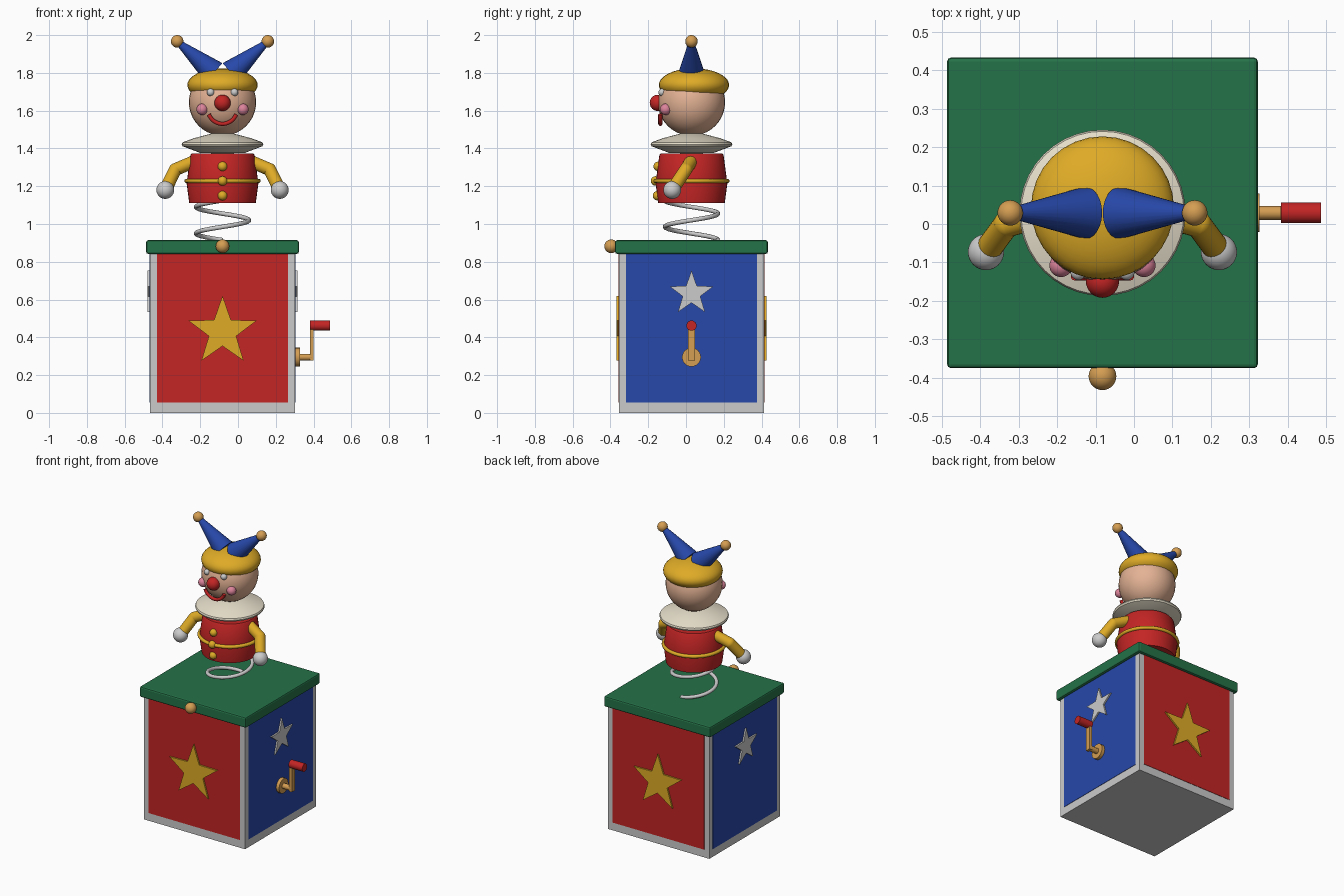
import bpy, bmesh
from math import sin, cos, pi, radians
from mathutils import Vector, Matrix

cube = bpy.data.objects.get("Cube")
if cube:
    bpy.data.objects.remove(cube)

CENTRE = Vector((-0.082, 0.029, 0))   # axis of box and figure


def make_material(name, r, g, b):
    m = bpy.data.materials.new(name)
    m.use_nodes = True
    m.diffuse_color = (r, g, b, 1)
    m.node_tree.nodes["Principled BSDF"].inputs["Base Color"].default_value = (r, g, b, 1)
    return m


RED = make_material("red", 0.55, 0.018, 0.018)
BLUE = make_material("blue", 0.02, 0.065, 0.4)
GREEN = make_material("green", 0.018, 0.17, 0.065)
SILVER = make_material("silver", 0.6, 0.6, 0.6)
GOLD = make_material("golden yellow", 0.74, 0.41, 0.02)
CREAM = make_material("cream", 0.8, 0.74, 0.6)
SKIN = make_material("skin", 0.78, 0.45, 0.3)
BRASS = make_material("brass", 0.66, 0.34, 0.085)
PINK = make_material("pink", 0.72, 0.23, 0.33)


def finish(name, bm, material, smooth=True):
    """Turn a bmesh into a placed, shaded object."""
    bmesh.ops.recalc_face_normals(bm, faces=bm.faces)
    mesh = bpy.data.meshes.new(name)
    bm.to_mesh(mesh)
    bm.free()
    mesh.materials.append(material)
    ob = bpy.data.objects.new(name, mesh)
    bpy.context.collection.objects.link(ob)
    ob.location = CENTRE
    if smooth:
        bpy.ops.object.select_all(action='DESELECT')
        ob.select_set(True)
        bpy.context.view_layer.objects.active = ob
        bpy.ops.object.shade_smooth_by_angle(angle=radians(40))
    return ob


def box(name, centre, size, material, bevel=0):
    bm = bmesh.new()
    bmesh.ops.create_cube(bm, size=1, matrix=Matrix.Translation(centre) @ Matrix.Diagonal((*size, 1)))
    if bevel:
        bmesh.ops.bevel(bm, geom=bm.edges[:], offset=bevel, segments=2, profile=0.5, affect='EDGES')
    return finish(name, bm, material, False)


def ball(name, centre, scale, material):
    scale = (scale,) * 3 if isinstance(scale, float) else scale
    bm = bmesh.new()
    bmesh.ops.create_uvsphere(bm, u_segments=32, v_segments=20, radius=1,
                              matrix=Matrix.Translation(centre) @ Matrix.Diagonal((*scale, 1)))
    return finish(name, bm, material)


def cone(name, start, end, r1, r2, material, sides=24):
    start, end = Vector(start), Vector(end)
    axis = end - start
    turn = axis.to_track_quat('Z', 'Y').to_matrix().to_4x4()
    bm = bmesh.new()
    bmesh.ops.create_cone(bm, cap_ends=True, segments=sides, radius1=r1, radius2=r2, depth=axis.length,
                          matrix=Matrix.Translation((start + end) / 2) @ turn)
    return finish(name, bm, material)


def lathe(name, profile, material):
    bm = bmesh.new()
    verts = [bm.verts.new((r, 0, z)) for r, z in profile]
    edges = [bm.edges.new(pair) for pair in zip(verts, verts[1:])]
    bmesh.ops.spin(bm, geom=verts + edges, cent=(0, 0, 0), axis=(0, 0, 1), angle=2 * pi, steps=40)
    bmesh.ops.remove_doubles(bm, verts=bm.verts, dist=0.0001)
    return finish(name, bm, material)


def tube(name, points, radius, material, cyclic=False):
    curve = bpy.data.curves.new(name, 'CURVE')
    curve.dimensions = '3D'
    curve.bevel_depth = radius
    curve.bevel_resolution = 3
    curve.use_fill_caps = True
    line = curve.splines.new('POLY')
    line.points.add(len(points) - 1)
    for point, co in zip(line.points, points):
        point.co = (*co, 1)
    line.use_cyclic_u = cyclic
    line.use_smooth = True
    curve.materials.append(material)
    ob = bpy.data.objects.new(name, curve)
    bpy.context.collection.objects.link(ob)
    ob.location = CENTRE
    return ob


def star(name, z, radius, material, turn):
    """Thick five-pointed star standing just proud of one box side."""
    bm = bmesh.new()
    ring = []
    for i in range(10):
        r = radius if i % 2 == 0 else radius * 0.4
        ring.append(bm.verts.new((r * sin(i * pi / 5), -0.38, z + r * cos(i * pi / 5))))
    face = bm.faces.new(ring)
    out = bmesh.ops.extrude_face_region(bm, geom=[face])["geom"]
    bmesh.ops.translate(bm, vec=(0, -0.017, 0), verts=[v for v in out if isinstance(v, bmesh.types.BMVert)])
    bmesh.ops.rotate(bm, verts=bm.verts, matrix=Matrix.Rotation(turn, 3, 'Z'))
    finish(name, bm, material, False)


# Box with coloured panels and stars on its four sides
box("box_frame", (0, 0, 0.425), (0.768, 0.768, 0.85), SILVER)
for i, side in enumerate(("front", "left", "back", "right")):
    turn = i * pi / 2
    panel = box(side + "_panel", (0, -0.384, 0.449), (0.695, 0.005, 0.79), (RED, BLUE)[i % 2])
    panel.rotation_euler.z = turn
    if i % 2 == 0:
        star(side + "_star", 0.43, 0.19, GOLD, turn)
    else:
        star(side + "_star", 0.632, 0.122, SILVER, turn)

# Lid and latch
box("lid", (0, 0, 0.878), (0.808, 0.808, 0.072), GREEN, 0.01)
ball("latch_knob", (0, -0.425, 0.882), 0.036, BRASS)

# Crank on the left side
cone("crank_plate", (0.38, 0, 0.295), (0.409, 0, 0.295), 0.05, 0.05, BRASS)
cone("crank_shaft", (0.39, 0, 0.295), (0.475, 0, 0.295), 0.018, 0.018, BRASS)
box("crank_arm", (0.473, 0, 0.375), (0.02, 0.035, 0.195), BRASS)
cone("crank_handle", (0.464, 0, 0.462), (0.568, 0, 0.462), 0.027, 0.027, RED)

# Spring
turns, steps = 1.75, 84
tube("spring", [(0.14 * cos(a), 0.14 * sin(a), 0.915 + 0.14 * t)
                for t in (turns * i / steps for i in range(steps + 1))
                for a in (pi / 2 + 2 * pi * t,)], 0.012, SILVER)

# Torso, belt and buttons
lathe("torso", [(0, 1.11), (0.176, 1.11), (0.19, 1.215), (0.17, 1.365), (0.164, 1.372), (0, 1.372)], RED)
tube("belt", [(0.19 * cos(i * pi / 24), 0.19 * sin(i * pi / 24), 1.228) for i in range(48)], 0.012, GOLD, True)
for i, (y, z) in enumerate(((-0.176, 1.305), (-0.19, 1.228), (-0.18, 1.15))):
    ball(f"button_{i + 1}", (0, y, z), 0.025, GOLD)

# Collar
lathe("collar", [(0, 1.372), (0.12, 1.377), (0.212, 1.412), (0.216, 1.422), (0.212, 1.432),
                 (0.15, 1.455), (0.06, 1.478), (0, 1.478)], CREAM)

# Head, hair and face
ball("head", (0, 0, 1.645), 0.178, SKIN)
ball("hair", (0, 0.013, 1.736), (0.186, 0.186, 0.088), GOLD)
ball("nose", (0, -0.178, 1.641), 0.043, RED)
tube("mouth", [(0.077 * cos(a), -0.165, 1.607 + 0.077 * sin(a))
               for a in (radians(200 + 7 * i) for i in range(21))], 0.011, RED)

# Paired parts
for side, s in (("left", 1), ("right", -1)):
    ball(side + "_eye", (s * 0.063, -0.155, 1.697), 0.02, SILVER)
    ball(side + "_cheek", (s * 0.108, -0.137, 1.607), 0.03, PINK)
    cone(side + "_hat_horn", (s * 0.045, 0, 1.80), (s * 0.235, 0, 1.962), 0.068, 0.015, BLUE)
    ball(side + "_hat_bell", (s * 0.24, 0, 1.967), 0.033, BRASS)
    shoulder, elbow, wrist = (s * 0.14, 0, 1.335), (s * 0.25, -0.03, 1.288), (s * 0.303, -0.102, 1.18)
    cone(side + "_upper_arm", shoulder, elbow, 0.034, 0.034, GOLD)
    ball(side + "_elbow", elbow, 0.034, GOLD)
    cone(side + "_forearm", elbow, wrist, 0.034, 0.034, GOLD)
    ball(side + "_hand", wrist, 0.047, SILVER)
